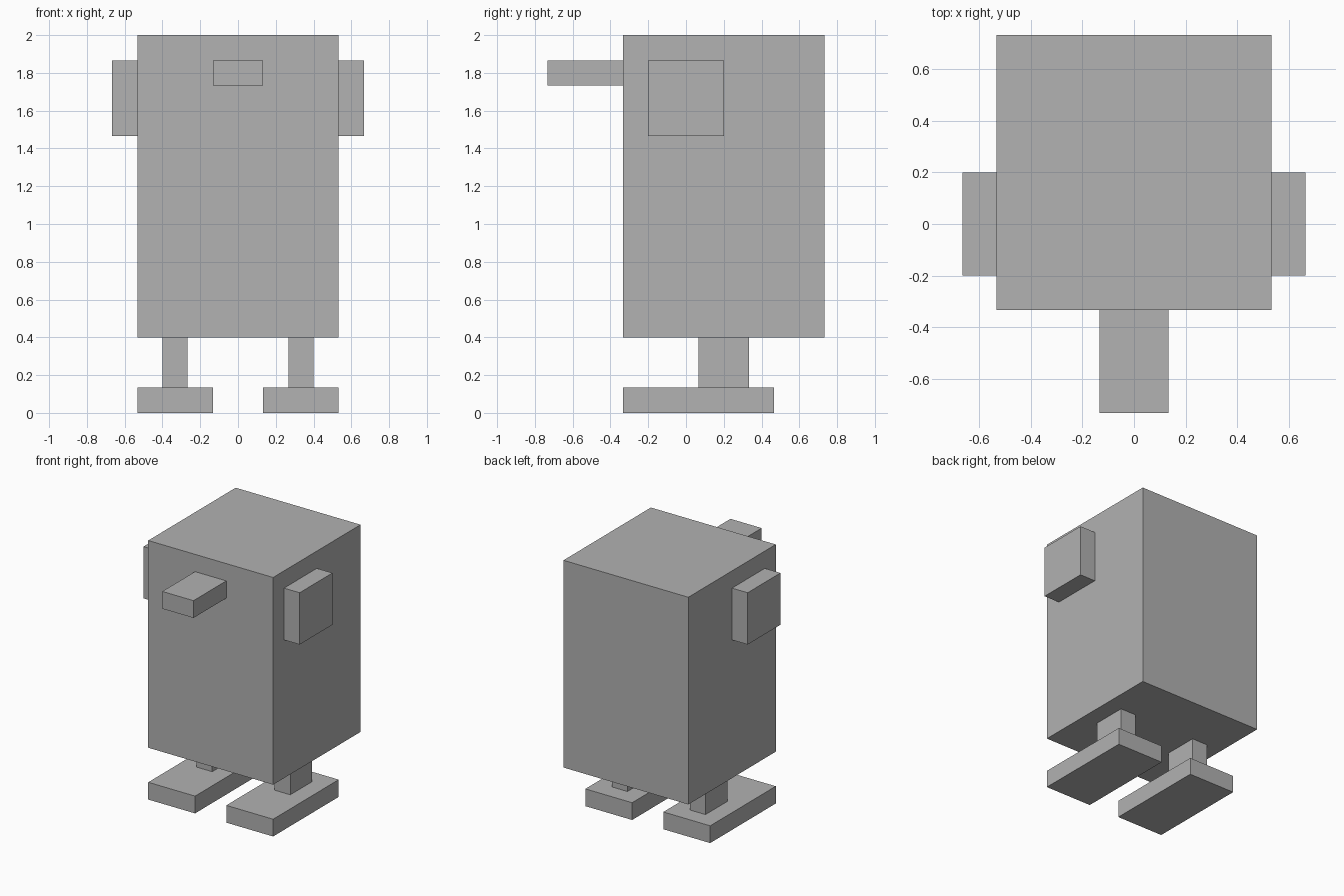
import bpy

cube = bpy.data.objects.get("Cube")
if cube:
    bpy.data.objects.remove(cube, do_unlink=True)

U = 2 / 15  # size of one block

grey = bpy.data.materials.new("plain_grey")
grey.use_nodes = True
colour = (0.445, 0.445, 0.445, 1)
grey.diffuse_color = colour
grey.node_tree.nodes["Principled BSDF"].inputs["Base Color"].default_value = colour


def box(name, x, y, z):
    """Box spanning the given (low, high) ranges, in blocks."""
    spans = (x, y, z)
    bpy.ops.mesh.primitive_cube_add(size=1, location=[U * sum(s) / 2 for s in spans])
    obj = bpy.context.object
    obj.name = name
    obj.scale = [U * (s[1] - s[0]) for s in spans]
    bpy.ops.object.transform_apply(location=False, rotation=False, scale=True)
    obj.data.materials.append(grey)
    return obj


def pair(name, x, y, z):
    """Matching boxes on the left (+x) and right (-x)."""
    box("left_" + name, x, y, z)
    box("right_" + name, (-x[1], -x[0]), y, z)


# Body and beak
box("body", (-4, 4), (-2.5, 5.5), (3, 15))
box("beak", (-1, 1), (-5.5, -2.5), (13, 14))

# Side flaps
pair("side_flap", (4, 5), (-1.5, 1.5), (11, 14))

# Legs and feet
pair("leg", (2, 3), (0.5, 2.5), (1, 3))
pair("foot", (1, 4), (-2.5, 3.5), (0, 1))
